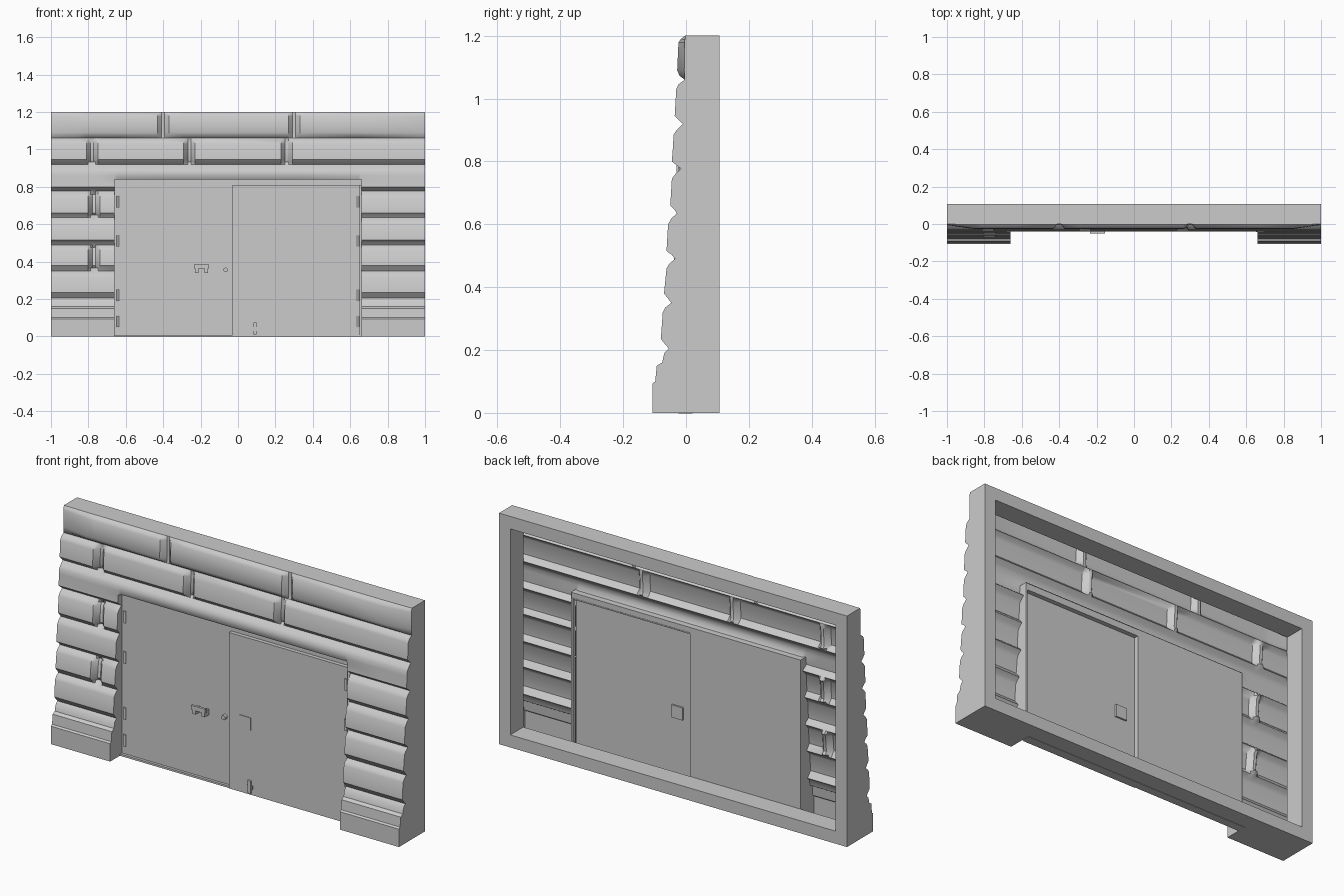
import bpy, bmesh, math

if "Cube" in bpy.data.objects:
    bpy.data.objects.remove(bpy.data.objects["Cube"])

HALF, OPEN, HEAD = 1.0, 0.66, 0.84
# wall face outline: (z, y) from top to bottom
PROFILE = [(1.2, -.003), (1.19, -.016), (1.178, -.024), (1.09, -.028), (1.072, -.02), (1.06, -.004),
           (1.045, -.024), (1.03, -.031), (.945, -.036), (.932, -.024), (.92, -.01),
           (.9, -.03), (.885, -.039), (.86, -.041), (.84, -.042), (.8, -.045), (.788, -.03), (.777, -.016),
           (.76, -.034), (.745, -.045), (.66, -.05), (.648, -.038), (.635, -.029),
           (.618, -.047), (.6, -.057), (.515, -.062), (.503, -.045), (.49, -.035),
           (.475, -.053), (.46, -.062), (.38, -.07), (.365, -.058), (.35, -.047),
           (.335, -.066), (.32, -.074), (.235, -.08), (.218, -.066), (.205, -.055),
           (.19, -.069), (.16, -.076), (.15, -.093), (.1, -.098), (.093, -.107), (0, -.107)]
# vertical joints: course bottom, course top, x positions
JOINTS = [(1.06, 1.21, (-.4, .3)), (.92, 1.06, (-.78, -.26, .26)),
          (.635, .777, (-.77,)), (.35, .49, (-.77,))]


def make_object(name, bm, smooth=False):
    bmesh.ops.recalc_face_normals(bm, faces=bm.faces)
    me = bpy.data.meshes.new(name)
    bm.to_mesh(me)
    bm.free()
    ob = bpy.data.objects.new(name, me)
    bpy.context.collection.objects.link(ob)
    if smooth:
        bpy.ops.object.select_all(action='DESELECT')
        ob.select_set(True)
        bpy.context.view_layer.objects.active = ob
        bpy.ops.object.shade_smooth_by_angle(angle=math.radians(35))
    return ob


def boxes(name, spans):
    bm = bmesh.new()
    for x0, x1, y0, y1, z0, z1 in spans:
        vs = bmesh.ops.create_cube(bm, size=1)['verts']
        for v in vs:
            v.co = ((x0 + x1) / 2 + v.co.x * (x1 - x0),
                    (y0 + y1) / 2 + v.co.y * (y1 - y0),
                    (z0 + z1) / 2 + v.co.z * (z1 - z0))
    return make_object(name, bm)


def cylinder(name, loc, r, depth, rot=(0, 0, 0)):
    bpy.ops.mesh.primitive_cylinder_add(vertices=12, radius=r, depth=depth, location=loc, rotation=rot)
    bpy.context.object.name = name
    bpy.ops.object.shade_smooth_by_angle()


def relief(x, z, y):
    for lo, hi, xs in JOINTS:
        if lo < z < hi:
            for j in xs:
                d = abs(x - j)
                w = min(1, max(0, (.031 - d) / .023))
                y = min(y + .028 * w, -.001)
    if z > 1.061:                                  # top course fades at both ends
        y *= 1 - .8 * max(0, (abs(x) - .85) / .15)
    if abs(x) < OPEN - .001 and abs(z - HEAD) < .001:  # rounded lintel lip
        y = -.03
    return y


# brick wall: hollow relief sheet with the doorway left out
cols = {-HALF, HALF, -.85, .85, -OPEN, OPEN, -.645, .645}
for _, _, xs in JOINTS:
    for j in xs:
        cols |= {j - .031, j - .008, j + .008, j + .031}
cols = sorted(cols)
bm = bmesh.new()
grid = [[bm.verts.new((x, relief(x, z, y), z)) for x in cols] for z, y in PROFILE]
for r in range(len(PROFILE) - 1):
    for c in range(len(cols) - 1):
        mid_x = (cols[c] + cols[c + 1]) / 2
        if PROFILE[r][0] <= HEAD and abs(mid_x) < OPEN:
            continue
        bm.faces.new((grid[r][c], grid[r + 1][c], grid[r + 1][c + 1], grid[r][c + 1]))
bmesh.ops.delete(bm, geom=[v for v in bm.verts if not v.link_faces], context='VERTS')
# side, reveal, soffit and base returns back to the frame
rim = bmesh.ops.extrude_edge_only(bm, edges=[e for e in bm.edges if e.is_boundary])
for g in rim['geom']:
    if isinstance(g, bmesh.types.BMVert):
        g.co.y = .002
make_object("brick_wall", bm, True)

# rear frame: rectangular ring
T, B = .065, .107
bm = bmesh.new()
rings = []
for y in (0, B):
    for i in (0, T):
        rings.append([bm.verts.new((sx * (HALF - i), y, z)) for sx, z in
                      ((-1, i), (1, i), (1, 1.2 - i), (-1, 1.2 - i))])
for a, b in ((0, 1), (1, 3), (3, 2), (2, 0)):
    for k in range(4):
        n = (k + 1) % 4
        bm.faces.new((rings[a][k], rings[a][n], rings[b][n], rings[b][k]))
make_object("rear_frame", bm)

# door leaves, right one stepped forward with edge returns
boxes("left_door", [(-OPEN, -.025, -.01, 0, 0, HEAD)])
boxes("right_door", [(-.03, .65, -.03, -.024, 0, .81),
                     (-.03, -.024, -.024, 0, 0, .81),
                     (-.024, .65, -.024, 0, .804, .81)])
boxes("right_door_surround", [(-.025, OPEN, -.01, -.002, .81, HEAD),
                              (.65, OPEN, -.02, 0, 0, .81)])
boxes("threshold", [(-OPEN, OPEN, -.024, .02, -.002, .008)])

# hinges along both outer door edges
for side, y in ((-1, -.012), (1, -.031)):
    for i, z in enumerate((.08, .22, .51, .72)):
        cylinder("hinge", (side * .642, y, z), .007, .06)

# pull handle, knob, lock plate and floor bolt
boxes("pull_handle", [(-.235, -.155, -.05, -.038, .362, .385),
                      (-.23, -.212, -.045, -.01, .34, .37),
                      (-.178, -.16, -.045, -.01, .34, .37)])
cylinder("door_knob", (-.066, -.017, .356), .012, .02, (math.pi / 2, 0, 0))
boxes("lock_plate", [(.03, .095, -.033, -.015, .335, .4)])
boxes("floor_bolt", [(.082, .1, -.04, -.03, .01, .075), (.076, .106, -.036, -.03, .03, .05)])
